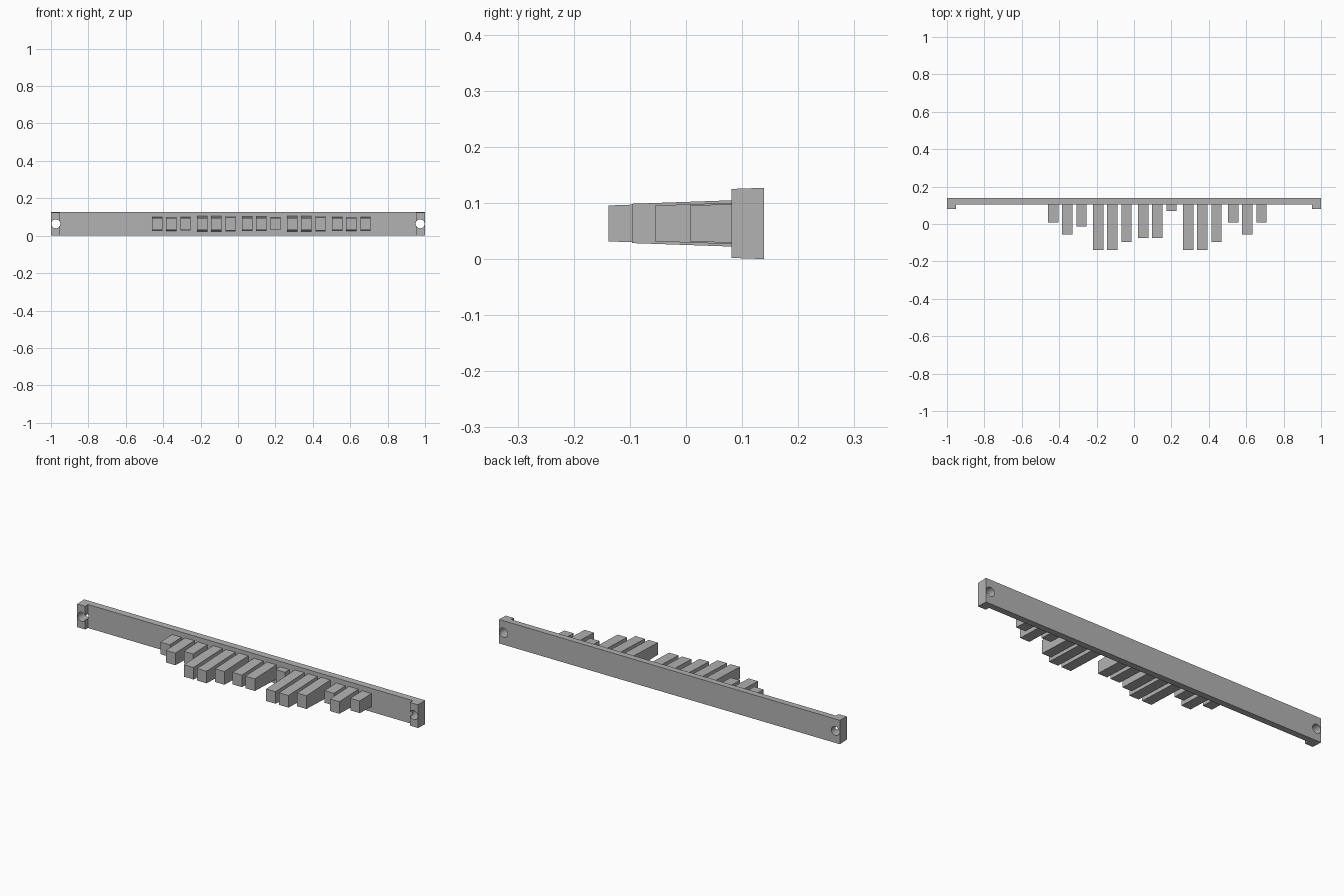
import bpy
import bmesh
import math

cube = bpy.data.objects.get("Cube")
if cube:
    bpy.data.objects.remove(cube, do_unlink=True)

grey = bpy.data.materials.new("plain grey")
grey.use_nodes = True
grey.diffuse_color = (0.45, 0.45, 0.45, 1)
grey.node_tree.nodes["Principled BSDF"].inputs["Base Color"].default_value = grey.diffuse_color

BACK, RAIL_FRONT, PAD_FRONT = 0.139, 0.104, 0.081
MID_Z = 0.0635
DRAFT = 0.035  # height gained per unit of depth, on each side


def drafted_prism(name, outline, half_height):
    """Extrude a plan outline up and down, with a height that depends on y."""
    bm = bmesh.new()
    low = [bm.verts.new((x, y, MID_Z - half_height(y))) for x, y in outline]
    top = [bm.verts.new((x, y, MID_Z + half_height(y))) for x, y in outline]
    bm.faces.new(low)
    bm.faces.new(top)
    for i in range(len(outline)):
        j = (i + 1) % len(outline)
        bm.faces.new((low[i], low[j], top[j], top[i]))
    bmesh.ops.recalc_face_normals(bm, faces=bm.faces)
    mesh = bpy.data.meshes.new(name)
    bm.to_mesh(mesh)
    bm.free()
    mesh.materials.append(grey)
    obj = bpy.data.objects.new(name, mesh)
    bpy.context.collection.objects.link(obj)
    return obj


# Rail with a thicker mounting pad at each end
half = [(1, BACK), (1, PAD_FRONT), (0.953, PAD_FRONT), (0.953, RAIL_FRONT)]
rail = drafted_prism("rail", half + [(-x, y) for x, y in reversed(half)],
                     lambda y: MID_Z - DRAFT * (BACK - y))

# Screw holes through the pads
for side, x in (("left", 0.974), ("right", -0.974)):
    bpy.ops.mesh.primitive_cylinder_add(vertices=32, radius=0.024, depth=0.3,
                                        location=(x, 0.11, MID_Z),
                                        rotation=(math.pi / 2, 0, 0))
    cutter = bpy.context.object
    cutter.name = side + "_hole_cutter"
    cutter.data.materials.append(grey)
    cutter.hide_render = True
    cut = rail.modifiers.new(side + "_hole", "BOOLEAN")
    cut.operation, cut.solver, cut.object = "DIFFERENCE", "EXACT", cutter
    bpy.context.view_layer.objects.active = rail
    bpy.ops.object.modifier_apply(modifier=cut.name)
    bpy.data.objects.remove(cutter, do_unlink=True)

# Teeth in groups of three, each cut to a whole number of depth steps
STEP = 0.0207
GROUPS = [(3, 6, 4), (10, 10, 8), (7, 7, 0), (10, 10, 8), (3, 6, 3)]
for g, group in enumerate(GROUPS):
    for t, level in enumerate(group):
        x = -0.46 + 0.2406 * g + 0.076 * t
        tip = 0.069 - STEP * level
        tip_half = 0.035 if level == 8 else 0.032
        drafted_prism(f"tooth_{g * 3 + t + 1}",
                      [(x, tip), (x + 0.055, tip),
                       (x + 0.055, RAIL_FRONT + 0.005), (x, RAIL_FRONT + 0.005)],
                      lambda y: tip_half + DRAFT * (y - tip))
